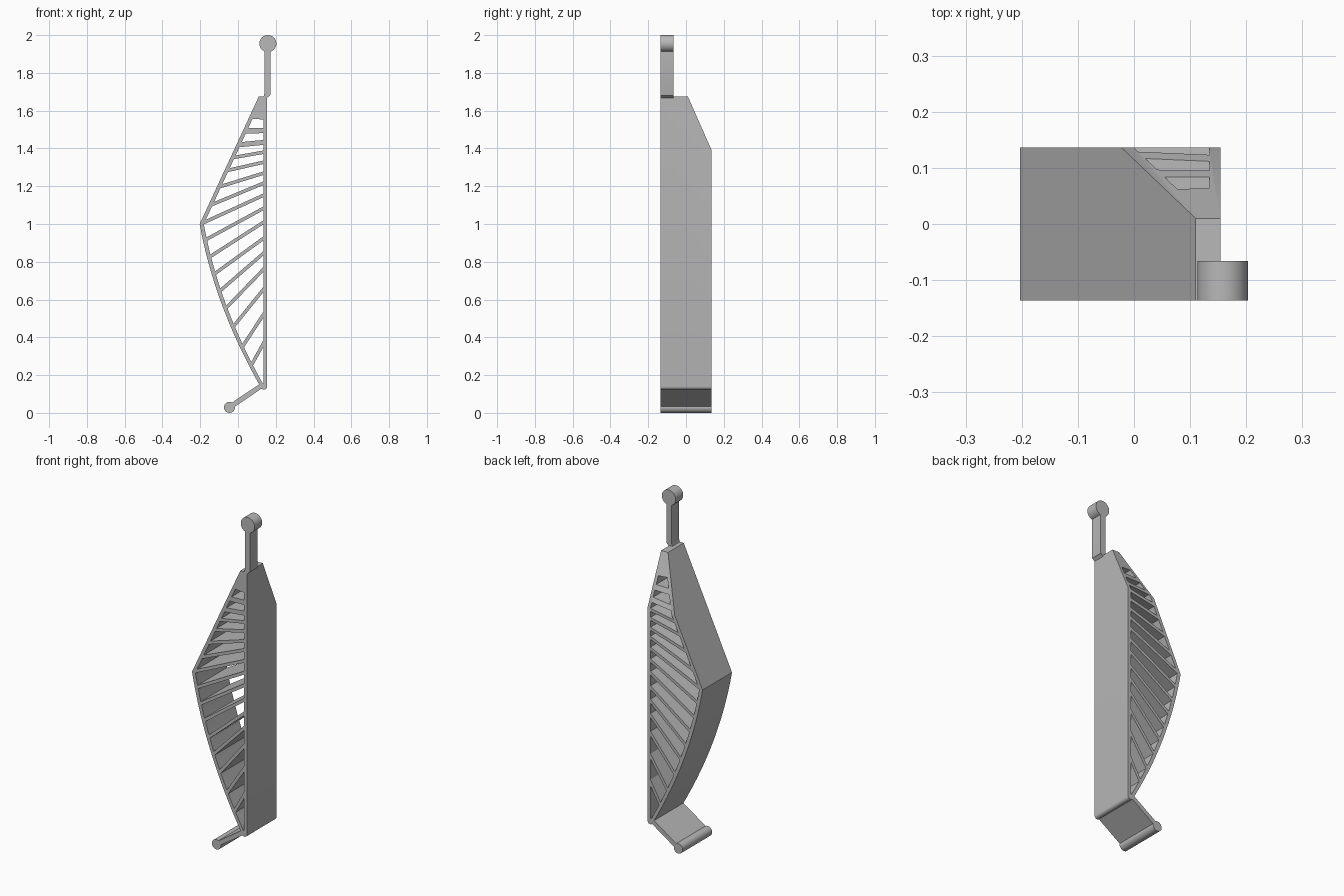
import bpy, bmesh, math
from mathutils import Vector

cube = bpy.data.objects.get("Cube")
if cube:
    bpy.data.objects.remove(cube, do_unlink=True)

grey = bpy.data.materials.new("plain grey")
grey.use_nodes = True
COLOUR = (0.48, 0.48, 0.48, 1)
grey.diffuse_color = COLOUR
grey.node_tree.nodes["Principled BSDF"].inputs["Base Color"].default_value = COLOUR

FRONT, BACK = -0.136, 0.136
WALL_IN, WALL_OUT = 0.135, 0.154
APEX, TOP, FOOT = 1.0, 1.675, 0.145


def prisms(name, outlines, y0, y1, cut=None):
    """Extrude closed x-z outlines along y into one object."""
    bm = bmesh.new()
    for pts in outlines:
        face = bm.faces.new([bm.verts.new((x, y0, z)) for x, z in pts])
        ext = bmesh.ops.extrude_face_region(bm, geom=[face], use_keep_orig=True)
        verts = [g for g in ext["geom"] if isinstance(g, bmesh.types.BMVert)]
        bmesh.ops.translate(bm, verts=verts, vec=(0, y1 - y0, 0))
    if cut:
        res = bmesh.ops.bisect_plane(bm, geom=bm.verts[:] + bm.edges[:] + bm.faces[:],
                                     plane_co=cut[0], plane_no=cut[1], clear_outer=True)
        edges = [g for g in res["geom_cut"] if isinstance(g, bmesh.types.BMEdge)]
        bmesh.ops.holes_fill(bm, edges=edges)
    bmesh.ops.recalc_face_normals(bm, faces=bm.faces[:])
    mesh = bpy.data.meshes.new(name)
    bm.to_mesh(mesh)
    bm.free()
    mesh.materials.append(grey)
    obj = bpy.data.objects.new(name, mesh)
    bpy.context.collection.objects.link(obj)
    return obj


def arc(cx, cz, r, a0, a1, n):
    return [(cx + r * math.cos(math.radians(a0 + (a1 - a0) * i / n)),
             cz + r * math.sin(math.radians(a0 + (a1 - a0) * i / n))) for i in range(n + 1)]


def circle(cx, cz, r, n=40):
    return arc(cx, cz, r, 0, 360, n)[:-1]


def outer(z):
    """Outer skin: straight above the apex, bowed below it."""
    if z >= APEX:
        return -0.203 + 0.313 * (z - APEX) / (TOP - APEX)
    u = (APEX - z) / (APEX - FOOT)
    return -0.203 + 0.318 * u - 0.164 * u * (1 - u)


def inner(z):
    return outer(z) + 0.022


# Ribs: height at the wall, height at the skin, thickness
RIBS = [(1.495, 1.493, .028), (1.432, 1.42, .026), (1.38, 1.353, .018), (1.327, 1.285, .018),
        (1.269, 1.20, .018), (1.216, 1.105, .018), (1.152, 1.01, .018), (1.083, .92, .018),
        (1.009, .83, .018), (.924, .74, .018), (.845, .65, .018), (.76, .56, .018),
        (.654, .463, .018), (.521, .357, .018), (.368, .26, .018)]


def rib_edge(rib, side):
    """Wall height and skin height of a rib's upper or lower edge."""
    zr, zl, thick = rib
    slope = (zr - zl) / (WALL_IN - inner(zl))
    start = zr + side * thick / 2 * math.hypot(1, slope)
    z = zl
    for _ in range(40):
        z = start + slope * (inner(z) - WALL_IN)
    return start, z


# Openings between neighbouring ribs
uppers = [(1.553, 1.557)] + [rib_edge(r, -1) for r in RIBS]
lowers = [rib_edge(r, 1) for r in RIBS] + [(0.157, 0.157)]
cells = []
for (tr, tl), (br, bl) in zip(uppers, lowers):
    left = [bl + (tl - bl) * i / 4 for i in range(5)]
    cells.append([(WALL_IN, tr), (WALL_IN, br)] + [(inner(z), z) for z in left])
cutters = prisms("opening_cutters", cells, FRONT - 0.1, BACK + 0.1)

# Ribbed body with sloped upper back
skin = [FOOT + (APEX - FOOT) * i / 16 for i in range(17)]
outline = [(0.11, TOP), (WALL_OUT, TOP)] + arc(0.137, 0.14, 0.017, 0, -150, 8)
outline += [(outer(z), z) for z in skin]
body = prisms("ribbed_body", [outline], FRONT, BACK,
              (Vector((0, 0.01, TOP)), Vector((0, 0.285, 0.126)).normalized()))
mod = body.modifiers.new("openings", "BOOLEAN")
mod.operation, mod.solver, mod.object = "DIFFERENCE", "EXACT", cutters
bpy.context.view_layer.objects.active = body
body.select_set(True)
bpy.ops.object.modifier_apply(modifier=mod.name)
bpy.data.objects.remove(cutters, do_unlink=True)

# Upper stem and round knob
stem = [(0.128, 1.67), (0.136, 1.677), (0.139, 1.688), (0.139, 1.94), (0.173, 1.94),
        (0.173, 1.69), (0.170, 1.681), (0.163, 1.676), (0.154, 1.668)]
parts = [body,
         prisms("upper_stem", [stem], FRONT, -0.066),
         prisms("upper_knob", [circle(0.158, 1.955, 0.045)], FRONT, -0.066)]

# Lower arm and rounded bead
a, b = Vector((-0.045, 0.03)), Vector((0.128, 0.146))
side = (b - a).orthogonal().normalized() * 0.013
arm = [tuple(p) for p in (a + side, b + side, b - side, a - side)]
parts += [prisms("lower_arm", [arm], FRONT, BACK),
          prisms("lower_bead", [circle(-0.045, 0.029, 0.029)], FRONT, BACK)]

bpy.ops.object.select_all(action="DESELECT")
for p in parts:
    p.select_set(True)
bpy.context.view_layer.objects.active = body
bpy.ops.object.shade_smooth_by_angle(angle=math.radians(25))
